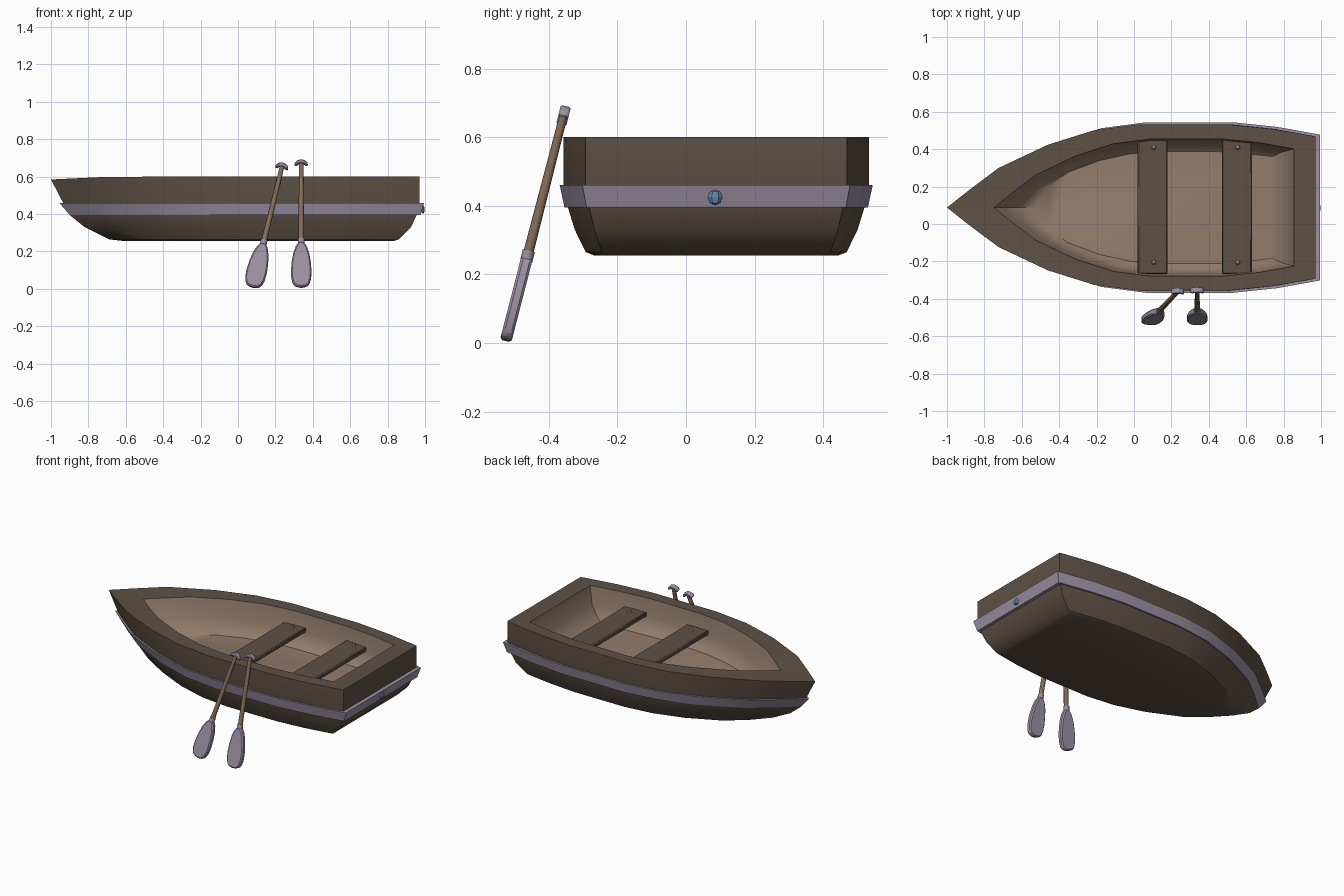
import bpy, bmesh, math
from mathutils import Matrix, Vector

if "Cube" in bpy.data.objects:
    bpy.data.objects.remove(bpy.data.objects["Cube"])

CY = 0.088  # boat centre line in y


def material(name, rgb):
    m = bpy.data.materials.new(name)
    m.diffuse_color = (*rgb, 1)
    m.use_nodes = True
    m.node_tree.nodes["Principled BSDF"].inputs["Base Color"].default_value = m.diffuse_color
    return m


DARK = material("dark_wood", (0.115, 0.083, 0.06))
LIGHT = material("light_wood", (0.29, 0.205, 0.15))
SHAFT = material("shaft_wood", (0.23, 0.155, 0.105))
TRIM = material("pale_trim", (0.33, 0.285, 0.37))
BLUE = material("blue_metal", (0.13, 0.24, 0.45))


def finish(name, bm, mats, angle=30, bevel=0, matrix=None):
    bmesh.ops.recalc_face_normals(bm, faces=bm.faces)
    me = bpy.data.meshes.new(name)
    bm.to_mesh(me)
    bm.free()
    ob = bpy.data.objects.new(name, me)
    bpy.context.collection.objects.link(ob)
    for m in mats:
        me.materials.append(m)
    if matrix:
        ob.matrix_world = matrix
    if bevel:
        b = ob.modifiers.new("bevel", 'BEVEL')
        b.width, b.segments = bevel, 1
    bpy.ops.object.select_all(action='DESELECT')
    ob.select_set(True)
    bpy.context.view_layer.objects.active = ob
    bpy.ops.object.shade_smooth_by_angle(angle=math.radians(angle))
    return ob


# Plan outline of one side: (fraction along length, fraction of half width)
PLAN = [(0, 0), (0.06, 0.21), (0.14, 0.475), (0.274, 0.755), (0.40, 0.93),
        (0.523, 1), (0.76, 1), (0.883, 0.945), (1, 0.855)]


def ring(bm, z, bow, stern, half, blunt=1.0, dip=0.0):
    right = [(u, w ** blunt) for u, w in PLAN]
    left = [(u, -w) for u, w in reversed(right[1:])]
    return [bm.verts.new((bow + u * (stern - bow), CY + w * half,
                          z - dip * max(0, 1 - u / 0.16)))
            for u, w in right + left]


def bridge(bm, a, b, mat=0):
    n = len(a)
    for i in range(n):
        j = (i + 1) % n
        bm.faces.new((a[i], a[j], b[j], b[i])).material_index = mat


# Hull: outer skin, rim, inner skin and floor in one loft
bm = bmesh.new()
levels = [(0.255, -0.60, 0.83, 0.355, 0.8), (0.265, -0.69, 0.86, 0.38, 0.85),
          (0.33, -0.82, 0.925, 0.412, 0.95), (0.395, -0.90, 0.955, 0.432),
          (0.46, -0.935, 0.97, 0.445), (0.60, -1.0, 0.97, 0.445, 1, 0.015),
          (0.60, -0.75, 0.855, 0.367, 1, 0.008), (0.48, -0.69, 0.835, 0.357, 0.95),
          (0.42, -0.61, 0.79, 0.335, 0.8), (0.39, -0.53, 0.74, 0.30, 0.62)]
rings = [ring(bm, *lv) for lv in levels]
for i in range(len(rings) - 1):
    bridge(bm, rings[i], rings[i + 1], 1 if i >= 6 else 0)
bm.faces.new(rings[0])
bm.faces.new(rings[-1]).material_index = 1
finish("hull", bm, [DARK, LIGHT])

# Rubbing band around the hull
bm = bmesh.new()
rings = [ring(bm, *lv) for lv in [(0.395, -0.86, 0.94, 0.415), (0.395, -0.90, 0.975, 0.442),
                                  (0.46, -0.955, 0.995, 0.456), (0.46, -0.91, 0.95, 0.425)]]
for i in range(4):
    bridge(bm, rings[i], rings[(i + 1) % 4])
finish("rubbing_band", bm, [TRIM])


def ball(name, loc, scale, mat, seg=8, rings=6):
    bm = bmesh.new()
    bmesh.ops.create_uvsphere(bm, u_segments=seg, v_segments=rings, radius=1)
    finish(name, bm, [mat], 30, 0, Matrix.LocRotScale(Vector(loc), None, Vector(scale)))


# Two seats, each with a bolt near either end
for n, x in enumerate((0.10, 0.55), 1):
    bm = bmesh.new()
    bmesh.ops.create_cube(bm, size=1, matrix=Matrix.LocRotScale(
        Vector((x, CY + 0.005, 0.497)), None, Vector((0.16, 0.722, 0.03))))
    finish(f"seat_{n}", bm, [DARK], 30, 0.006)
    for k, y in enumerate((-0.205, 0.41), 1):
        ball(f"seat_{n}_bolt_{k}", (x + 0.005, y, 0.512), (0.013, 0.013, 0.01), TRIM)

# Blue stud on the stern
ball("stern_stud", (0.988, 0.085, 0.425), (0.012, 0.021, 0.023), BLUE, 6, 4)


def slab(name, half, thick, bevel, matrix):
    """Plate from a mirrored (x, z) half outline, centred on y."""
    pts = half + [(-x, z) for x, z in reversed(half) if x > 0]
    bm = bmesh.new()
    f = bm.faces.new([bm.verts.new((x, -thick / 2, z)) for x, z in pts])
    new = bmesh.ops.extrude_face_region(bm, geom=[f])["geom"]
    bmesh.ops.translate(bm, vec=(0, thick, 0),
                        verts=[v for v in new if isinstance(v, bmesh.types.BMVert)])
    finish(name, bm, [TRIM], 30, bevel, matrix)


def rod(name, z0, z1, r0, r1, mat, matrix):
    bm = bmesh.new()
    bmesh.ops.create_cone(bm, cap_ends=True, segments=8, radius1=r0, radius2=r1,
                          depth=z1 - z0, matrix=Matrix.Translation((0, 0, (z0 + z1) / 2)))
    finish(name, bm, [mat], 50, 0, matrix)


BLADE = [(0, 0), (0.025, 0.003), (0.043, 0.017), (0.053, 0.05), (0.055, 0.09),
         (0.051, 0.14), (0.042, 0.19), (0.028, 0.228), (0.012, 0.25)]
GRIP = [(0, 0.683), (0.014, 0.681), (0.027, 0.671), (0.036, 0.673),
        (0.034, 0.685), (0.022, 0.699), (0, 0.706)]

# Two oars leaning on the side, one swung sideways
for n, (x, swing) in enumerate(((0.079, 13.2), (0.338, 0)), 1):
    M = (Matrix.Translation((x, -0.525, 0.008)) @ Matrix.Rotation(math.radians(-14.4), 4, 'X')
         @ Matrix.Rotation(math.radians(swing), 4, 'Y'))
    slab(f"oar_{n}_blade", BLADE, 0.034, 0.007, M)
    slab(f"oar_{n}_grip", GRIP, 0.03, 0.006, M)
    rod(f"oar_{n}_shaft", 0.23, 0.69, 0.015, 0.012, SHAFT, M)
    rod(f"oar_{n}_collar", 0.245, 0.27, 0.018, 0.018, TRIM, M)
